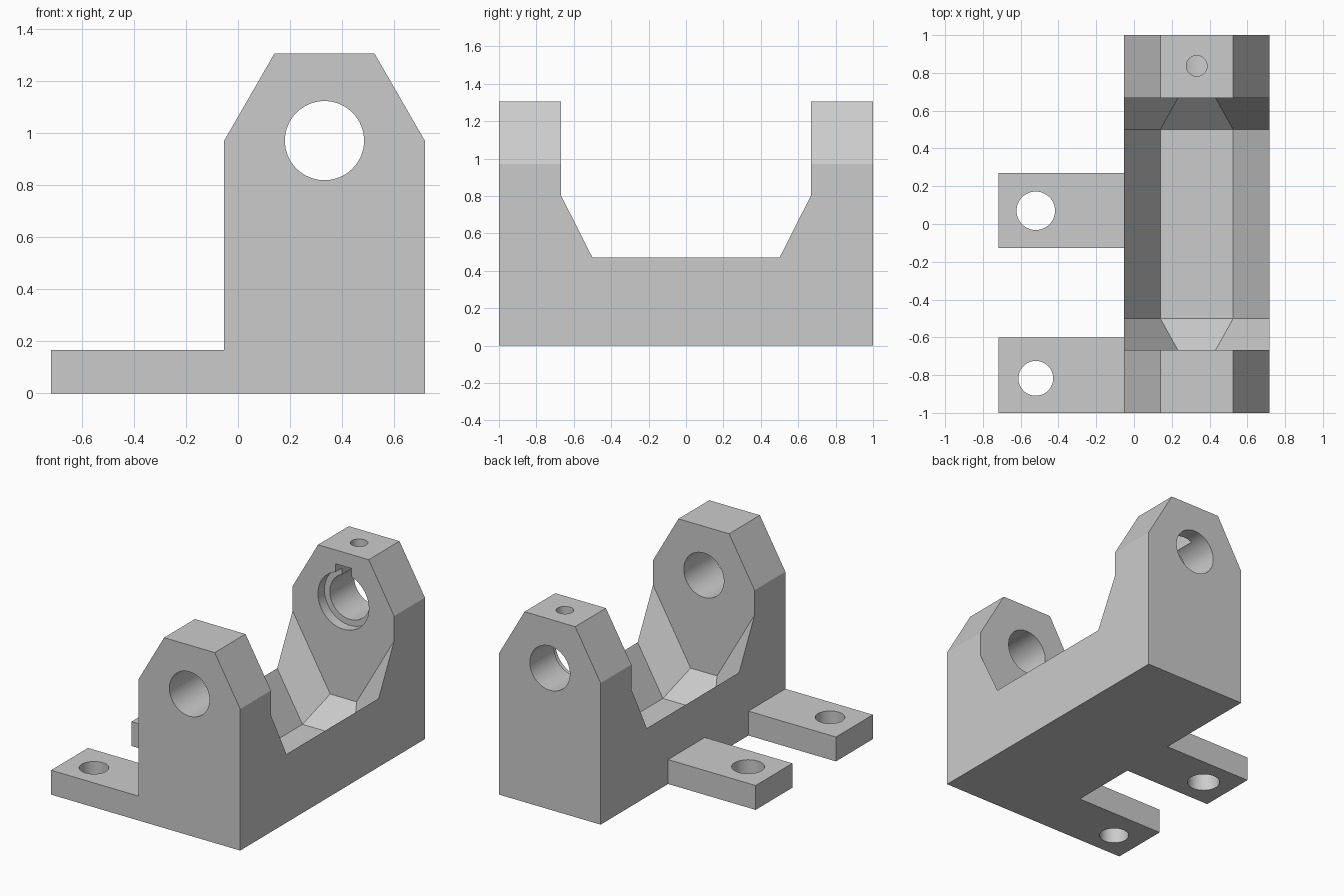
import bpy, bmesh, math
from mathutils import Vector, Matrix

if "Cube" in bpy.data.objects:
    bpy.data.objects.remove(bpy.data.objects["Cube"])

grey = bpy.data.materials.new("light_grey")
grey.diffuse_color = (0.6, 0.6, 0.6, 1)
grey.use_nodes = True
grey.node_tree.nodes["Principled BSDF"].inputs["Base Color"].default_value = grey.diffuse_color

CX, HALF, CHAMFER = 0.332, 0.385, 0.193      # post centre, half width, chamfer width
SLOPE = math.sqrt(3)                         # all side slopes are 60 degrees
AXIS_Z, TOP = 0.97, 1.305


def make(name, bm):
    bmesh.ops.recalc_face_normals(bm, faces=bm.faces)
    mesh = bpy.data.meshes.new(name)
    bm.to_mesh(mesh)
    bm.free()
    mesh.materials.append(grey)
    ob = bpy.data.objects.new(name, mesh)
    bpy.context.collection.objects.link(ob)
    return ob


def box(name, x0, x1, y0, y1, z0, z1):
    bm = bmesh.new()
    bmesh.ops.create_cube(bm, size=1)
    bmesh.ops.scale(bm, vec=(x1 - x0, y1 - y0, z1 - z0), verts=bm.verts)
    bmesh.ops.translate(bm, vec=((x0 + x1) / 2, (y0 + y1) / 2, (z0 + z1) / 2), verts=bm.verts)
    return make(name, bm)


def cylinder(name, r, a, b):
    a, b = Vector(a), Vector(b)
    rot = (b - a).to_track_quat('Z', 'Y').to_matrix().to_4x4()
    bm = bmesh.new()
    bmesh.ops.create_cone(bm, cap_ends=True, segments=64, radius1=r, radius2=r,
                          depth=(b - a).length, matrix=Matrix.Translation((a + b) / 2) @ rot)
    return make(name, bm)


def cut(ob, cutter):
    mod = ob.modifiers.new("cut", 'BOOLEAN')
    mod.operation, mod.solver, mod.object = 'DIFFERENCE', 'EXACT', cutter
    bpy.context.view_layer.objects.active = ob
    bpy.ops.object.modifier_apply(modifier=mod.name)
    bpy.data.objects.remove(cutter)


def smooth(ob):
    bpy.ops.object.select_all(action='DESELECT')
    ob.select_set(True)
    bpy.context.view_layer.objects.active = ob
    bpy.ops.object.shade_smooth_by_angle(angle=math.radians(20))


# Main block: chamfered arch profile extruded along y
profile = [(-HALF, 0), (HALF, 0), (HALF, AXIS_Z), (HALF - CHAMFER, TOP),
           (CHAMFER - HALF, TOP), (-HALF, AXIS_Z)]
bm = bmesh.new()
face = bm.faces.new([bm.verts.new((CX + x, -1, z)) for x, z in profile])
ext = bmesh.ops.extrude_face_region(bm, geom=[face])
bmesh.ops.translate(bm, vec=(0, 2, 0), verts=[v for v in ext["geom"] if isinstance(v, bmesh.types.BMVert)])
block = make("bearing_block", bm)

# Trough between the posts: convex cavity with sloped sides and ends
OVER = 0.1                                   # overshoot past the block sides
bm = bmesh.new()
for sx in (-1, 1):
    for sy in (-1, 1):
        for y, rim, floor_half in ((0.5, 0.47, 0.193), (0.667, 0.80, 0.10)):
            floor = rim - (HALF - floor_half) * SLOPE
            bm.verts.new((CX + sx * floor_half, sy * y, floor))
            bm.verts.new((CX + sx * (HALF + OVER), sy * y, rim + OVER * SLOPE))
        bm.verts.new((CX + sx * (HALF + OVER), sy * 0.667, 1.5))
bmesh.ops.convex_hull(bm, input=bm.verts)
bmesh.ops.dissolve_limit(bm, angle_limit=0.01, verts=bm.verts, edges=bm.edges)
cut(block, make("trough_cutter", bm))

# Shaft bores, one in each post
for y0, y1 in ((-1.1, -0.6), (0.6, 1.1)):
    cut(block, cylinder("bore_cutter", 0.152, (CX, y0, AXIS_Z), (CX, y1, AXIS_Z)))
# Rear post: counterbore, nut slot and set screw hole
cut(block, cylinder("counterbore_cutter", 0.193, (CX, 0.6, AXIS_Z), (CX, 0.737, AXIS_Z)))
cut(block, box("nut_slot_cutter", CX - 0.06, CX + 0.06, 0.6, 0.895, AXIS_Z, 1.21))
cut(block, cylinder("screw_hole_cutter", 0.055, (CX, 0.837, AXIS_Z), (CX, 0.837, 1.4)))
smooth(block)

# Mounting feet with screw holes
for name, y0, y1, hy, r in (("front_foot", -1, -0.6, -0.817, 0.092),
                            ("middle_foot", -0.128, 0.27, 0.07, 0.102)):
    foot = box(name, -0.717, CX - HALF, y0, y1, 0, 0.167)
    cut(foot, cylinder("foot_hole_cutter", r, (-0.52, hy, -0.1), (-0.52, hy, 0.3)))
    smooth(foot)
